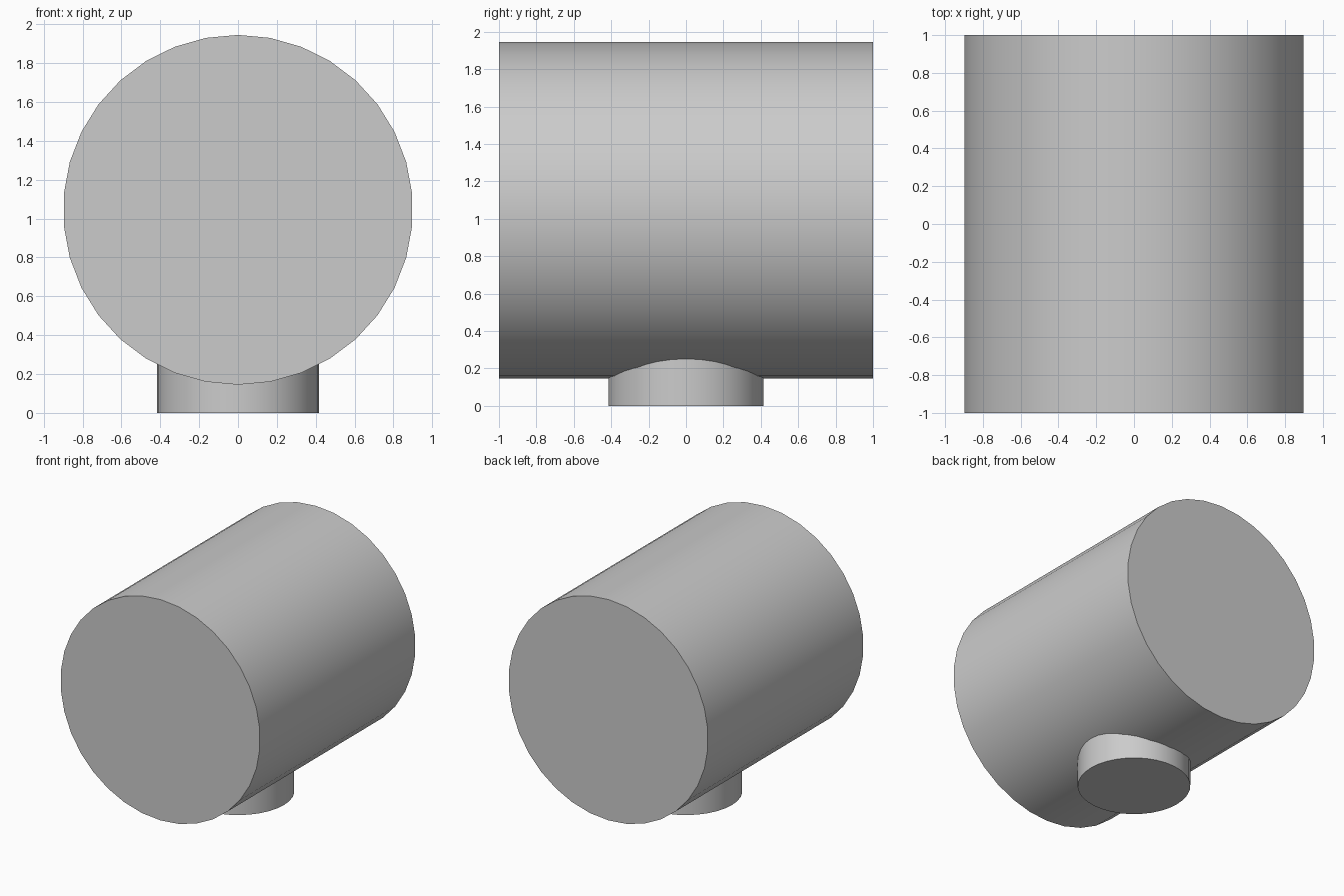
import bpy
from math import pi, radians

default = bpy.data.objects.get("Cube")
if default:
    bpy.data.objects.remove(default, do_unlink=True)

SIDES = 34

grey = bpy.data.materials.new("plain_grey")
grey.use_nodes = True
colour = (0.6, 0.6, 0.6, 1)
grey.diffuse_color = colour
grey.node_tree.nodes["Principled BSDF"].inputs["Base Color"].default_value = colour


def cylinder(name, radius, depth, location, rotation=(0, 0, 0)):
    bpy.ops.mesh.primitive_cylinder_add(
        vertices=SIDES, radius=radius, depth=depth,
        location=location, rotation=rotation)
    obj = bpy.context.object
    obj.name = name
    obj.data.materials.append(grey)
    bpy.ops.object.transform_apply(location=False, rotation=True, scale=True)
    bpy.ops.object.shade_smooth_by_angle(angle=radians(30))
    return obj


# Large drum lying front to back
cylinder("drum", 0.9, 2.0, (0, 0, 1.045), (pi / 2, 0, 0))

# Short round foot running up into the underside of the drum
cylinder("foot", 0.416, 0.4, (0, 0, 0.2), (0, 0, pi / 2))
